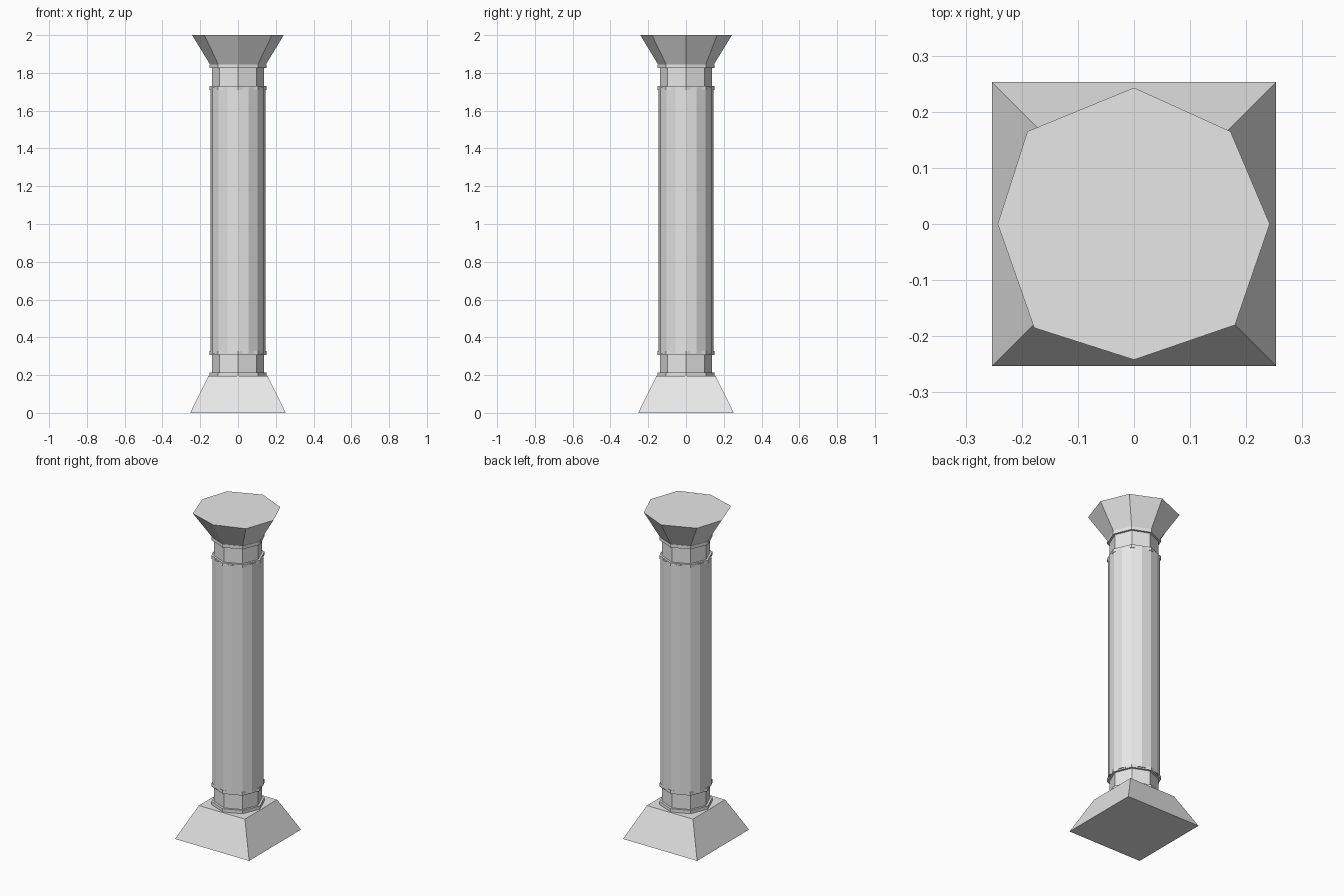
import bpy
import bmesh
from math import cos, sin, pi

cube = bpy.data.objects.get("Cube")
if cube:
    bpy.data.objects.remove(cube, do_unlink=True)

stone = bpy.data.materials.new("grey stone")
stone.use_nodes = True
grey = (0.8, 0.8, 0.8, 1)
stone.diffuse_color = grey
stone.node_tree.nodes["Principled BSDF"].inputs["Base Color"].default_value = grey


def polygon(radius, sides, turn=0.0):
    """Regular outline, corner on +x unless turned."""
    return [(radius * cos(turn + 2 * pi * i / sides),
             radius * sin(turn + 2 * pi * i / sides)) for i in range(sides)]


def loft(name, sections):
    """Closed flat-faced solid through (height, outline) sections."""
    bm = bmesh.new()
    loops = [[bm.verts.new((x, y, z)) for x, y in outline] for z, outline in sections]
    for low, high in zip(loops, loops[1:]):
        n = len(low)
        for i in range(n):
            j = (i + 1) % n
            bm.faces.new((low[i], low[j], high[j], high[i]))
    bm.faces.new(loops[0][::-1])
    bm.faces.new(loops[-1])
    bmesh.ops.recalc_face_normals(bm, faces=bm.faces)
    mesh = bpy.data.meshes.new(name)
    bm.to_mesh(mesh)
    bm.free()
    mesh.materials.append(stone)
    obj = bpy.data.objects.new(name, mesh)
    bpy.context.collection.objects.link(obj)
    return obj


def collar(name, bottom, top):
    """Octagonal neck with a thin lip at each end."""
    lip, neck, rim = 0.02, polygon(0.137, 8), polygon(0.15, 8)
    loft(name, [(bottom, rim), (bottom + lip, rim), (bottom + lip, neck),
                (top - lip, neck), (top - lip, rim), (top, rim)])


# Square tapered foot
loft("base", [(0, polygon(0.253 * 2 ** 0.5, 4, pi / 4)),
              (0.195, polygon(0.157 * 2 ** 0.5, 4, pi / 4))])

# Collars below and above the shaft
collar("lower_collar", 0.195, 0.327)
collar("upper_collar", 1.71, 1.845)

# Sixteen-sided shaft
loft("shaft", [(0.315, polygon(0.145, 16)), (1.722, polygon(0.145, 16))])

# Flared capital with a roughly hewn octagonal top
hewn_top = [(0.242, 0), (0.172, 0.165), (0, 0.243), (-0.19, 0.165),
            (-0.243, 0), (-0.178, -0.185), (0, -0.242), (0.18, -0.18)]
loft("capital", [(1.845, polygon(0.148, 8)), (2.0, hewn_top)])
